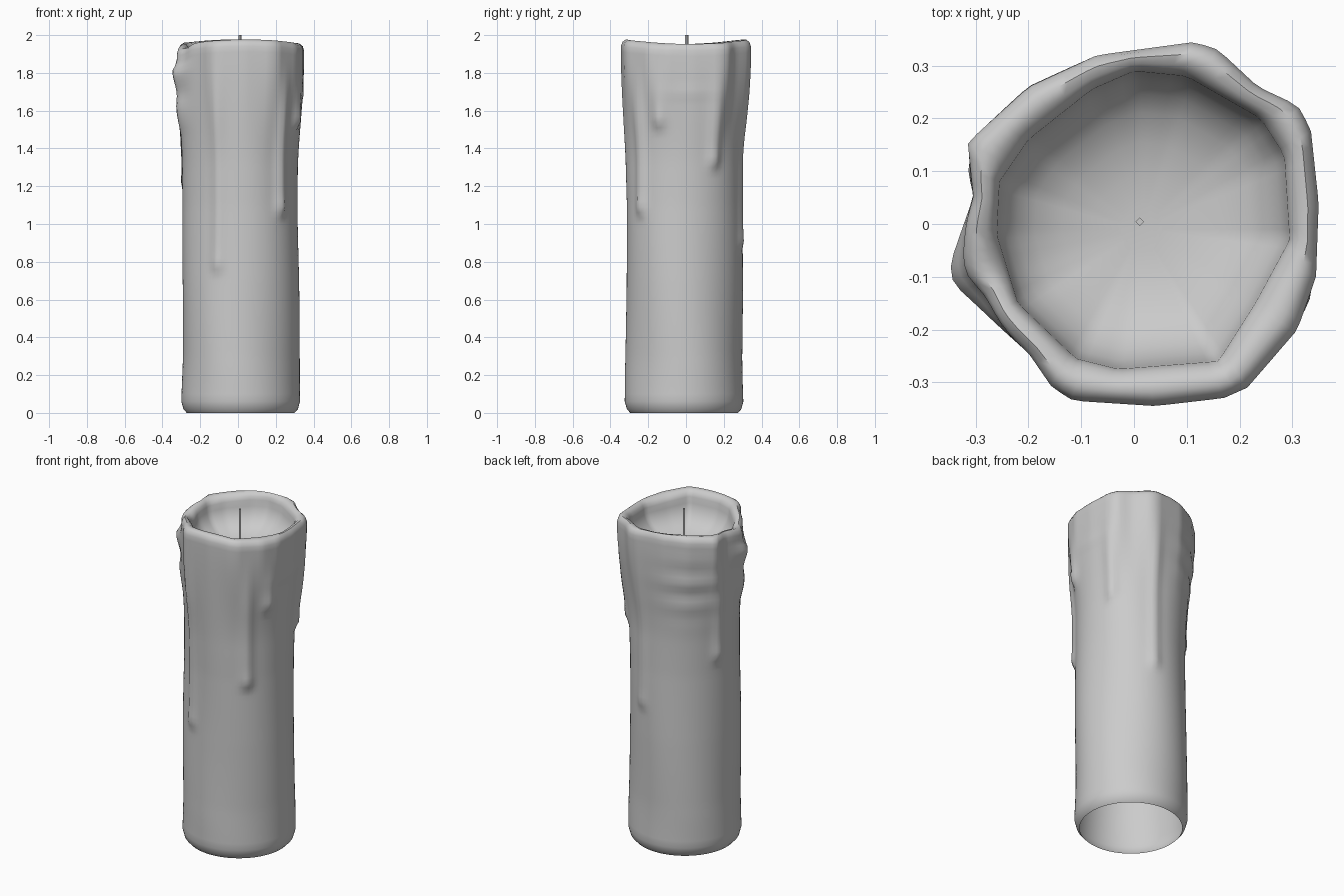
import bpy, bmesh, math
from math import sin, cos, exp, radians, degrees, atan2, hypot

cube = bpy.data.objects.get("Cube")
if cube:
    bpy.data.objects.remove(cube)

wax = bpy.data.materials.new("grey wax")
wax.use_nodes = True
wax.diffuse_color = (0.6, 0.6, 0.6, 1)
wax.node_tree.nodes["Principled BSDF"].inputs["Base Color"].default_value = wax.diffuse_color

SEGMENTS = 96
CX, CY = 0.014, -0.01

# Irregular rim outlines, seen from above
OUTER = [(.35, .04), (.335, .18), (.31, .225), (.235, .26), (.16, .33), (.115, .345),
         (-.07, .32), (-.2, .26), (-.315, .155), (-.305, .05), (-.352, -.075), (-.347, -.115),
         (-.2, -.245), (-.155, -.31), (-.115, -.335), (.04, -.345), (.17, -.33),
         (.215, -.31), (.31, -.2), (.345, -.1)]
INNER = [(.295, -.03), (.285, .13), (.24, .2), (.1, .28), (0, .29), (-.08, .255),
         (-.2, .16), (-.255, .08), (-.26, -.02), (-.22, -.15), (-.11, -.255),
         (-.03, -.275), (.16, -.26), (.23, -.15)]
# Body radius by height
BODY = [(0, .285), (.02, .303), (.06, .314), (.3, .309), (.7, .308), (1.1, .304), (1.4, .308), (2, .315)]
# Wax runs: azimuth, lower end, thickness
RUNS = [(-113, .74, .016), (-47, 1.04, .022), (-24, 1.5, .022), (30, 1.29, .02),
        (75, .86, .014), (161, 1.17, .02)]


def lerp_table(table, t):
    for (a, ra), (b, rb) in zip(table, table[1:]):
        if t <= b:
            return ra + (rb - ra) * max(0, t - a) / (b - a)
    return table[-1][1]


def polar(points):
    """Closed outline as a radius table over the azimuth."""
    table = sorted((degrees(atan2(y - CY, x - CX)), hypot(x - CX, y - CY)) for x, y in points)
    first, last = table[0], table[-1]
    return [(last[0] - 360, last[1])] + table + [(first[0] + 360, first[1])]


def outline_radius(table, az):
    """Distance to the straight edge of the outline in direction az."""
    for (a, ra), (b, rb) in zip(table, table[1:]):
        if az <= b:
            return sin(radians(b - a)) / (sin(radians(b - az)) / ra + sin(radians(az - a)) / rb)


def smooth(a, b, t):
    t = min(1, max(0, (t - a) / (b - a)))
    return t * t * (3 - 2 * t)


def turn(a, b):
    return (a - b + 180) % 360 - 180


def bump(d, width):
    return exp(-(d / width) ** 2)


outer, inner = polar(OUTER), polar(INNER)


def wall_radius(az, z):
    r = lerp_table(BODY, z)
    r += .004 * sin(radians(3 * az) + 4 * z) * smooth(0, .3, z)
    r += (outline_radius(outer, az) - r) * smooth(1.3, 1.9, z)
    for a, end, thick in RUNS:
        d = turn(az, a)
        r += thick * bump(d, 6) * smooth(end - .02, end + .05, z) * (1 - smooth(1.5, 1.9, z))
        r += .25 * thick * bump(d, 6) * bump(z - end - .05, .05)
    # overflow lump that leans back in at the rim
    side = bump(turn(az, 197), 14)
    r += .008 * side * smooth(1.46, 1.56, z) * (1 - smooth(1.6, 1.7, z))
    r -= .014 * side * bump(z - 1.72, .07)
    r -= .035 * side * smooth(1.83, 1.9, z)
    # shallow wrinkles
    r += .006 * bump(turn(az, 130), 28) * sin(42 * z) * bump(z - 1.65, .16)
    r += .005 * bump(turn(az, 5), 24) * bump(z - 1.7, .03)
    return r


def rim_height(az):
    return 1.965 + .012 * cos(radians(2 * az + 170)) - .025 * bump(turn(az, 197), 14)


# Candle body: open-bottomed wall, rounded rim, melted bowl
bm = bmesh.new()
rings = []


def add_ring(point):
    ring = []
    for i in range(SEGMENTS):
        az = -180 + 360 * i / SEGMENTS
        r, z = point(az)
        ring.append(bm.verts.new((CX + r * cos(radians(az)), CY + r * sin(radians(az)), z)))
    rings.append(ring)


levels = [0, .02, .06] + [.1 + .03 * i for i in range(62)]
for z in levels:
    def wall(az):
        top = rim_height(az) - .035
        return wall_radius(az, z), z + (top - levels[-1]) * smooth(1.5, levels[-1], z)
    add_ring(wall)

for across, drop in ((.12, .012), (.35, 0), (.65, .004), (.88, .02), (1, .04)):
    def rim(az):
        a, b = wall_radius(az, levels[-1]), outline_radius(inner, az)
        return a + (b - a) * across, rim_height(az) - drop
    add_ring(rim)

FLOOR = 1.75
for scale, height in ((.99, .8), (.94, .58), (.86, .4), (.74, .24), (.55, .11), (.35, .04), (.15, .01)):
    def bowl(az):
        top = rim_height(az) - .04
        return outline_radius(inner, az) * scale, FLOOR + (top - FLOOR) * height
    add_ring(bowl)

for low, high in zip(rings, rings[1:]):
    for i in range(SEGMENTS):
        j = (i + 1) % SEGMENTS
        bm.faces.new((low[i], low[j], high[j], high[i]))
bm.faces.new(rings[-1])
mesh = bpy.data.meshes.new("candle_body")
bm.to_mesh(mesh)
bm.free()
mesh.materials.append(wax)
body = bpy.data.objects.new("candle_body", mesh)
bpy.context.collection.objects.link(body)

# Wick: thin four-sided rod
bpy.ops.mesh.primitive_cylinder_add(vertices=4, radius=.008, depth=.25, location=(.011, .004, 1.875))
wick = bpy.context.object
wick.name = "wick"
wick.data.materials.append(wax)

# Soft wax shading
bpy.ops.object.select_all(action='DESELECT')
body.select_set(True)
bpy.context.view_layer.objects.active = body
bpy.ops.object.shade_smooth_by_angle(angle=radians(50))
